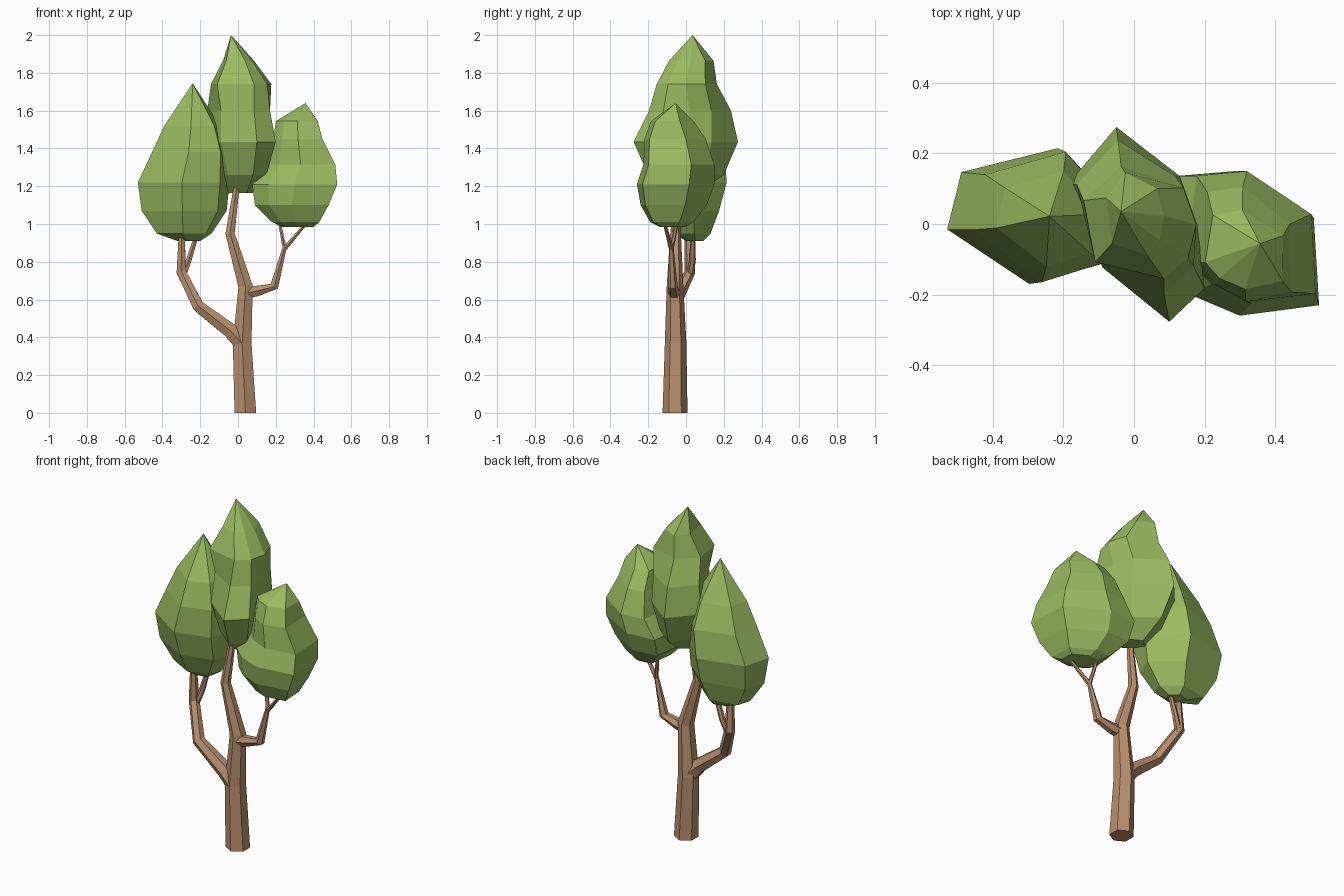
import bpy, bmesh, math
from mathutils import Vector


def material(name, rgb):
    m = bpy.data.materials.new(name)
    m.diffuse_color = (*rgb, 1)
    return m


BARK = material("brown bark", (0.48, 0.275, 0.15))
LEAF = material("leaf green", (0.32, 0.495, 0.115))


def skin(name, rings, mat, tip=None):
    """Bridge equal-sized rings of points, closing the ends with a cap or a tip."""
    bm = bmesh.new()
    loops = [[bm.verts.new(p) for p in r] for r in rings]
    n = len(loops[0])
    for a, b in zip(loops, loops[1:]):
        for i in range(n):
            j = (i + 1) % n
            bm.faces.new((a[i], a[j], b[j], b[i]))
    bm.faces.new(loops[0][::-1])
    if tip:
        t = bm.verts.new(tip)
        for i in range(n):
            bm.faces.new((loops[-1][i], loops[-1][(i + 1) % n], t))
    else:
        bm.faces.new(loops[-1])
    bmesh.ops.recalc_face_normals(bm, faces=bm.faces)
    me = bpy.data.meshes.new(name)
    bm.to_mesh(me)
    bm.free()
    me.materials.append(mat)
    ob = bpy.data.objects.new(name, me)
    bpy.context.collection.objects.link(ob)
    return ob


def limb(name, path, sides=6, level_base=False):
    """Tapered tube along points (x, y, z, radius)."""
    pts = [Vector(p[:3]) for p in path]
    rings = []
    for k, p in enumerate(pts):
        d = (pts[min(k + 1, len(pts) - 1)] - pts[max(k - 1, 0)]).normalized()
        if k == 0 and level_base:
            d = Vector((0, 0, 1))
        u = Vector((0, 1, 0)).cross(d).normalized()
        v = d.cross(u)
        r = path[k][3]
        rings.append([p + r * (u * math.cos(a) + v * math.sin(a))
                      for a in (2 * math.pi * (i + 0.5) / sides for i in range(sides))])
    return skin(name, rings, BARK)


def crown(name, outline, levels, tip):
    """Leaf mass: outline refitted to the box (z, x0, x1, y0, y1, roundness) of each level."""
    xs, ys = [p[0] for p in outline], [p[1] for p in outline]
    ax, bx, ay, by = min(xs), max(xs), min(ys), max(ys)
    unit = [Vector((2 * (x - ax) / (bx - ax) - 1, 2 * (y - ay) / (by - ay) - 1))
            for x, y in outline]
    rings = []
    for z, x0, x1, y0, y1, rnd in levels:
        ring = [p.lerp(p.normalized(), rnd) for p in unit]
        rings.append([((x0 + x1 + p.x * (x1 - x0)) / 2,
                       (y0 + y1 + p.y * (y1 - y0)) / 2, z) for p in ring])
    return skin(name, rings, LEAF, tip)


# Trunk and branches
limb("trunk", [(0.039, -0.058, 0, 0.066), (0.022, -0.055, 0.37, 0.057),
               (0.04, -0.058, 0.67, 0.044), (-0.042, -0.055, 0.95, 0.028),
               (0.0, -0.04, 1.25, 0.016)], level_base=True)
limb("left_branch", [(0.02, -0.06, 0.37, 0.05), (-0.04, -0.065, 0.435, 0.045),
                     (-0.21, -0.065, 0.565, 0.035), (-0.3, 0.02, 0.745, 0.029),
                     (-0.298, 0.01, 0.97, 0.017)])
limb("left_twig", [(-0.295, 0.02, 0.72, 0.02), (-0.26, 0.035, 0.81, 0.017),
                   (-0.21, 0.035, 0.97, 0.012)])
limb("right_branch", [(0.04, -0.06, 0.635, 0.035), (0.1, -0.065, 0.645, 0.032),
                      (0.192, -0.07, 0.67, 0.026), (0.248, -0.078, 0.88, 0.012)])
limb("right_inner_twig", [(0.248, -0.078, 0.865, 0.012), (0.215, -0.042, 1.03, 0.008)])
limb("right_outer_twig", [(0.248, -0.078, 0.87, 0.013), (0.375, -0.118, 1.02, 0.008)])

# Leaf masses
crown("left_crown",
      [(-0.53, -0.015), (-0.30, -0.17), (-0.10, -0.115), (-0.05, 0.04),
       (-0.22, 0.215), (-0.49, 0.147)],
      [(0.91, -0.32, -0.20, 0.0, 0.09, 0), (0.95, -0.43, -0.14, -0.06, 0.13, 0),
       (1.07, -0.51, -0.06, -0.12, 0.175, 0), (1.22, -0.53, -0.045, -0.17, 0.215, 0),
       (1.38, -0.455, -0.05, -0.165, 0.205, 0), (1.52, -0.39, -0.095, -0.12, 0.15, 0)],
      (-0.24, 0.022, 1.745))
crown("middle_crown",
      [(0.10, -0.275), (0.20, -0.18), (0.18, 0.0), (0.13, 0.14),
       (-0.05, 0.28), (-0.185, 0.12), (-0.09, -0.12)],
      [(1.165, -0.05, 0.08, -0.07, 0.07, 0), (1.26, -0.12, 0.15, -0.20, 0.20, 0),
       (1.435, -0.185, 0.20, -0.277, 0.275, 0), (1.60, -0.165, 0.175, -0.20, 0.24, 0.2),
       (1.74, -0.155, 0.178, -0.17, 0.17, 0.9), (1.865, -0.085, 0.085, -0.10, 0.15, 0.9)],
      (-0.037, 0.035, 2.0))
crown("right_crown",
      [(0.525, -0.23), (0.30, -0.26), (0.16, -0.20), (0.075, -0.12),
       (0.11, 0.14), (0.285, 0.155), (0.51, 0.02)],
      [(0.985, 0.23, 0.40, -0.14, 0.0, 0), (1.01, 0.18, 0.43, -0.19, 0.04, 0),
       (1.10, 0.09, 0.48, -0.24, 0.11, 0), (1.21, 0.075, 0.525, -0.26, 0.15, 0),
       (1.315, 0.15, 0.515, -0.225, 0.15, 0), (1.45, 0.185, 0.45, -0.22, 0.105, 0.1),
       (1.545, 0.20, 0.43, -0.185, 0.04, 0.3)],
      (0.357, -0.055, 1.64))
